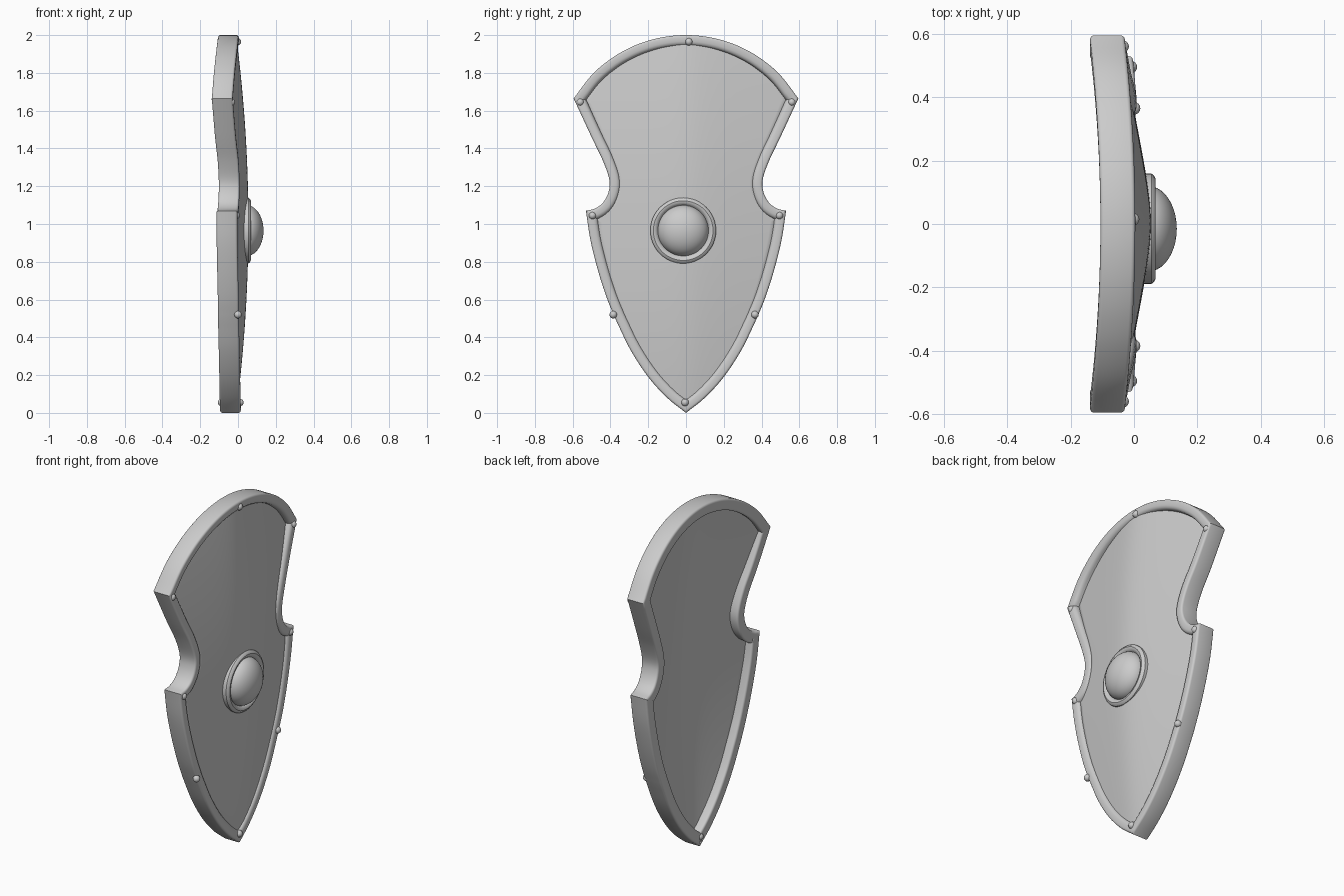
import bpy, bmesh, math
from mathutils import Vector

if "Cube" in bpy.data.objects:
    bpy.data.objects.remove(bpy.data.objects["Cube"])

# half outline as (y, z, x of rim front), split at the sharp corners
ARC_R = .695
SEGMENTS = [
    [(y, 2 - ARC_R + math.sqrt(ARC_R ** 2 - y * y), .004 - .093 * y * y)
     for y in (-.1, 0, .1, .2, .3, .4, .5, .595)],
    [(.595, 1.665, -.029), (.5, 1.46, -.012), (.44, 1.335, .002), (.406, 1.235, .008),
     (.41, 1.17, .008), (.438, 1.115, .005), (.48, 1.083, .001), (.53, 1.07, -.004)],
    [(.53, 1.07, -.004), (.505, .91, -.003), (.465, .75, 0), (.42, .61, .003), (.375, .5, .004)],
    [(.375, .5, .004), (.295, .335, .008), (.2, .19, .011), (.1, .08, .013), (0, 0, .015)],
]
THICK = .11


def spline(pts, steps=5):
    p = [Vector(q) for q in pts]
    p = [2 * p[0] - p[1]] + p + [2 * p[-1] - p[-2]]
    out = []
    for i in range(1, len(p) - 2):
        a, b, c, d = p[i - 1:i + 3]
        for k in range(steps):
            t = k / steps
            out.append(.5 * (2 * b + (c - a) * t + (2 * a - 5 * b + 4 * c - d) * t ** 2
                             + (3 * b - a - 3 * c + d) * t ** 3))
    return out


half = []
for s in SEGMENTS:
    half += [v for v in spline(s) if v.x > -1e-5]
left = [Vector((-v.x, v.y, v.z)) for v in reversed(half[1:])]
outline = half + [Vector((0, 0, .015))] + left
N = len(outline)


def inward(i):
    # mitred inward direction in the y-z plane
    p, q, r = (outline[(i + k) % N].xy for k in (-1, 0, 1))
    t1, t2 = (q - p).normalized(), (r - q).normalized()
    n1, n2 = Vector((t1.y, -t1.x)), Vector((t2.y, -t2.x))
    return (n1 + n2) / (1 + n1.dot(n2))


normals = [inward(i) for i in range(N)]


def smooth(ob, angle=35):
    bpy.ops.object.select_all(action='DESELECT')
    ob.select_set(True)
    bpy.context.view_layer.objects.active = ob
    bpy.ops.object.shade_smooth_by_angle(angle=math.radians(angle))


def make(name, verts, faces):
    me = bpy.data.meshes.new(name)
    me.from_pydata(verts, [], faces)
    bm = bmesh.new()
    bm.from_mesh(me)
    bmesh.ops.remove_doubles(bm, verts=bm.verts, dist=1e-5)
    bmesh.ops.recalc_face_normals(bm, faces=bm.faces)
    bm.to_mesh(me)
    bm.free()
    ob = bpy.data.objects.new(name, me)
    bpy.context.collection.objects.link(ob)
    smooth(ob)
    return ob


# rim: rounded section swept round the outline, slightly wider at the back
section = []
for r, width, front, a0 in ((.012, 0, 1, 180), (.022, .056, 1, 90), (.012, .066, 0, 0), (.012, 0, 0, -90)):
    cu = width - r if width else r
    cx = -r if front else r - THICK
    for k in range(4):
        a = math.radians(a0 - 30 * k)
        section.append((cu + r * math.cos(a), cx + r * math.sin(a)))
M = len(section)
verts = [(p.z + x, p.x + n.x * u, p.y + n.y * u)
         for p, n in zip(outline, normals) for u, x in section]
faces = [(i * M + j, i * M + (j + 1) % M, (i + 1) % N * M + (j + 1) % M, (i + 1) % N * M + j)
         for i in range(N) for j in range(M)]
make("rim", verts, faces)


# bowed panel: rows of points spanning the outline from side to side
def bow(y, z):
    return .055 - .2 * (math.sqrt(y * y + .01) - .1) - .065 * (z - 1) ** 2


COLS = 24
C = COLS + 1
edge = []
for p, n in zip(outline[:len(half) + 1], normals):
    e = p.xy + n * .035
    if not edge or e.y < edge[-1].y - 1e-4:  # keep rows strictly descending
        edge.append(e)
verts = []
for e in edge:
    for c in range(C):
        y = max(e.x, .0005) * (2 * c / COLS - 1)
        verts.append((bow(y, e.y), y, e.y))
faces = [(r * C + c, r * C + c + 1, (r + 1) * C + c + 1, (r + 1) * C + c)
         for r in range(len(edge) - 1) for c in range(COLS)]
panel = make("panel", verts, faces)
if sum(f.normal.x for f in panel.data.polygons) < 0:
    panel.data.flip_normals()
solid = panel.modifiers.new("thickness", 'SOLIDIFY')
solid.thickness = .045
solid.offset = -1


# central boss and its ring, lathed around the x axis
def lathe(name, profile, y, z, seg=48):
    m = len(profile)
    vs = [(x, y + r * math.cos(2 * math.pi * i / seg), z + r * math.sin(2 * math.pi * i / seg))
          for i in range(seg) for r, x in profile]
    fs = [(i * m + j, i * m + j + 1, (i + 1) % seg * m + j + 1, (i + 1) % seg * m + j)
          for i in range(seg) for j in range(m - 1)]
    return make(name, vs, fs)


dome = [(.135 * math.cos(a), .045 + .09 * math.sin(a))
        for a in (math.pi / 2 * k / 10 for k in range(11))]
lathe("boss", dome, -.015, .965)
lathe("boss_ring", [(.174, .025), (.174, .055), (.168, .063), (.158, .068), (.148, .066),
                    (.14, .06), (.132, .05)], -.015, .965)


# rivets along the rim
def rivet(x, y, z):
    bpy.ops.mesh.primitive_uv_sphere_add(segments=16, ring_count=10, radius=.02, location=(x, y, z))
    bpy.context.object.name = "rivet"
    smooth(bpy.context.object)


for s in (-1, 1):
    for x, y, z in ((-.036, .56, 1.645), (-.01, .495, 1.045), (0, .375 - s * .01, .52)):
        rivet(x, s * y, z)
rivet(-.003, .015, 1.965)
rivet(.01, -.005, .055)
rivet(-.086, -.005, .055)
